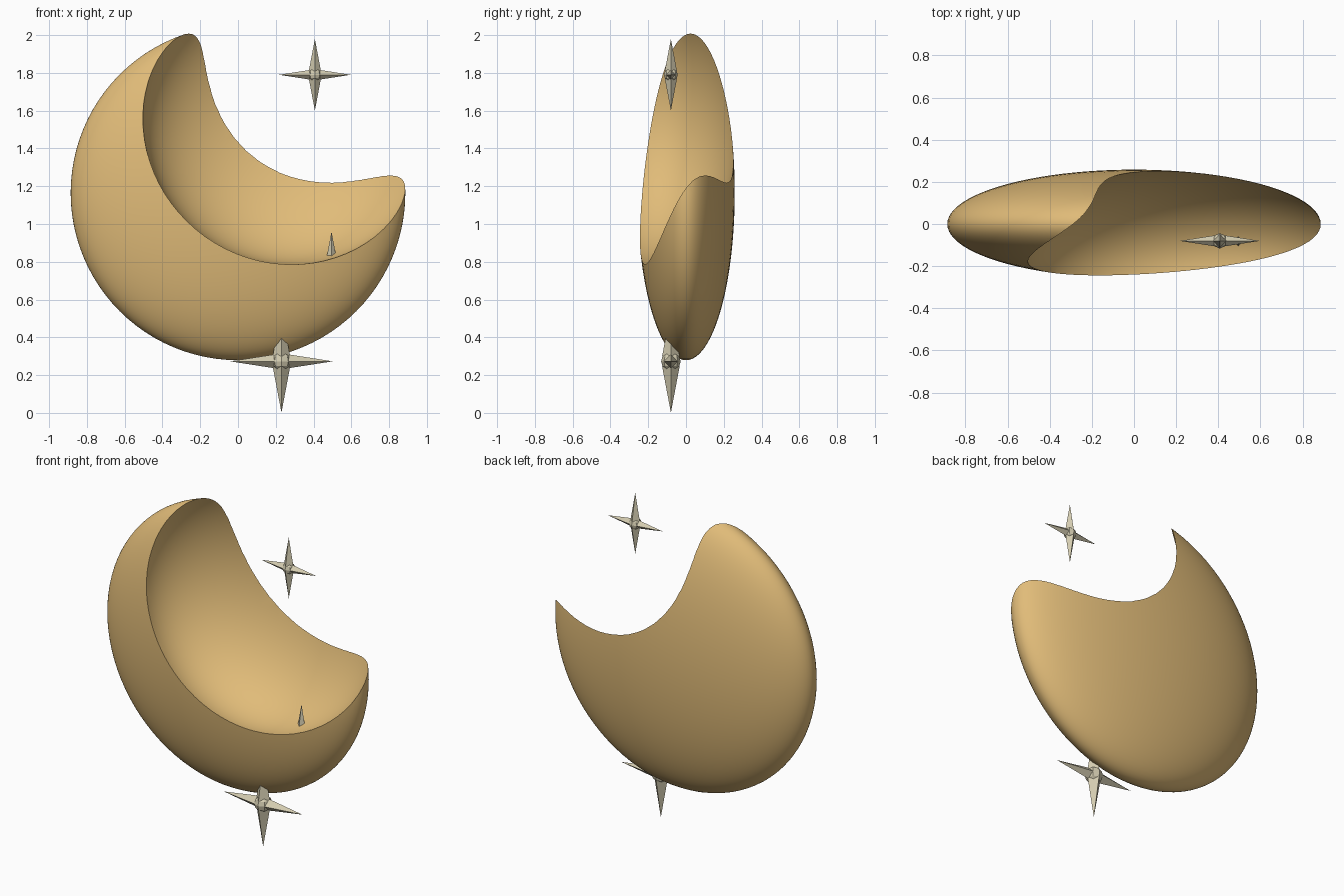
import bpy
import math
from mathutils import Vector, Matrix

if "Cube" in bpy.data.objects:
    bpy.data.objects.remove(bpy.data.objects["Cube"])


def material(name, color):
    mat = bpy.data.materials.new(name)
    mat.use_nodes = True
    mat.diffuse_color = color
    mat.node_tree.nodes["Principled BSDF"].inputs["Base Color"].default_value = color
    return mat


gold = material("warm gold", (0.75, 0.50, 0.19, 1))
cream = material("pale cream", (0.66, 0.61, 0.44, 1))


def ellipsoid(name, center, size, segments, rings, mat):
    bpy.ops.mesh.primitive_uv_sphere_add(segments=segments, ring_count=rings, radius=1)
    obj = bpy.context.object
    obj.name = name
    obj.data.transform(Matrix.Translation(center) @ Matrix.Diagonal((*size, 1)))
    obj.data.materials.append(mat)
    return obj


# Crescent moon: a flat ellipsoid hollowed by a second one that breaks through the back
moon = ellipsoid("crescent_moon", (0, 0, 1.165), (0.886, 0.258, 0.886), 96, 48, gold)
cutter = ellipsoid("hollow_cutter", (0.28, -0.2, 1.57), (0.785, 0.486, 0.785), 80, 40, gold)
cutter.hide_render = True
hollow = moon.modifiers.new("hollow", 'BOOLEAN')
hollow.operation = 'DIFFERENCE'
hollow.solver = 'EXACT'
hollow.object = cutter
bpy.ops.object.select_all(action='DESELECT')
moon.select_set(True)
bpy.context.view_layer.objects.active = moon
bpy.ops.object.modifier_apply(modifier="hollow")
bpy.data.objects.remove(cutter)
bpy.ops.object.shade_smooth_by_angle(angle=math.radians(30))


# Four-pointed star: faceted core with four square spikes
def star(name, center, reach):
    center = Vector(center)
    ellipsoid(name + "_core", center, (reach * 0.19,) * 3, 8, 6, cream)
    start = 0.1
    length = reach * (1 - start)
    for label, direction in (("left", (1, 0, 0)), ("right", (-1, 0, 0)),
                             ("top", (0, 0, 1)), ("bottom", (0, 0, -1))):
        axis = Vector(direction)
        width = 0.17 if axis.z else 0.14
        bpy.ops.mesh.primitive_cone_add(vertices=4, radius1=reach * width, radius2=0, depth=length)
        spike = bpy.context.object
        spike.name = f"{name}_{label}_spike"
        turn = Vector((0, 0, 1)).rotation_difference(axis).to_matrix().to_4x4()
        middle = center + axis * (reach * start + length / 2)
        spike.data.transform(Matrix.Translation(middle) @ turn)
        spike.data.materials.append(cream)


star("upper_star", (0.407, -0.08, 1.79), 0.19)
star("lower_star", (0.23, -0.08, 0.273), 0.272)
star("inner_star", (0.495, -0.08, 0.77), 0.19)
